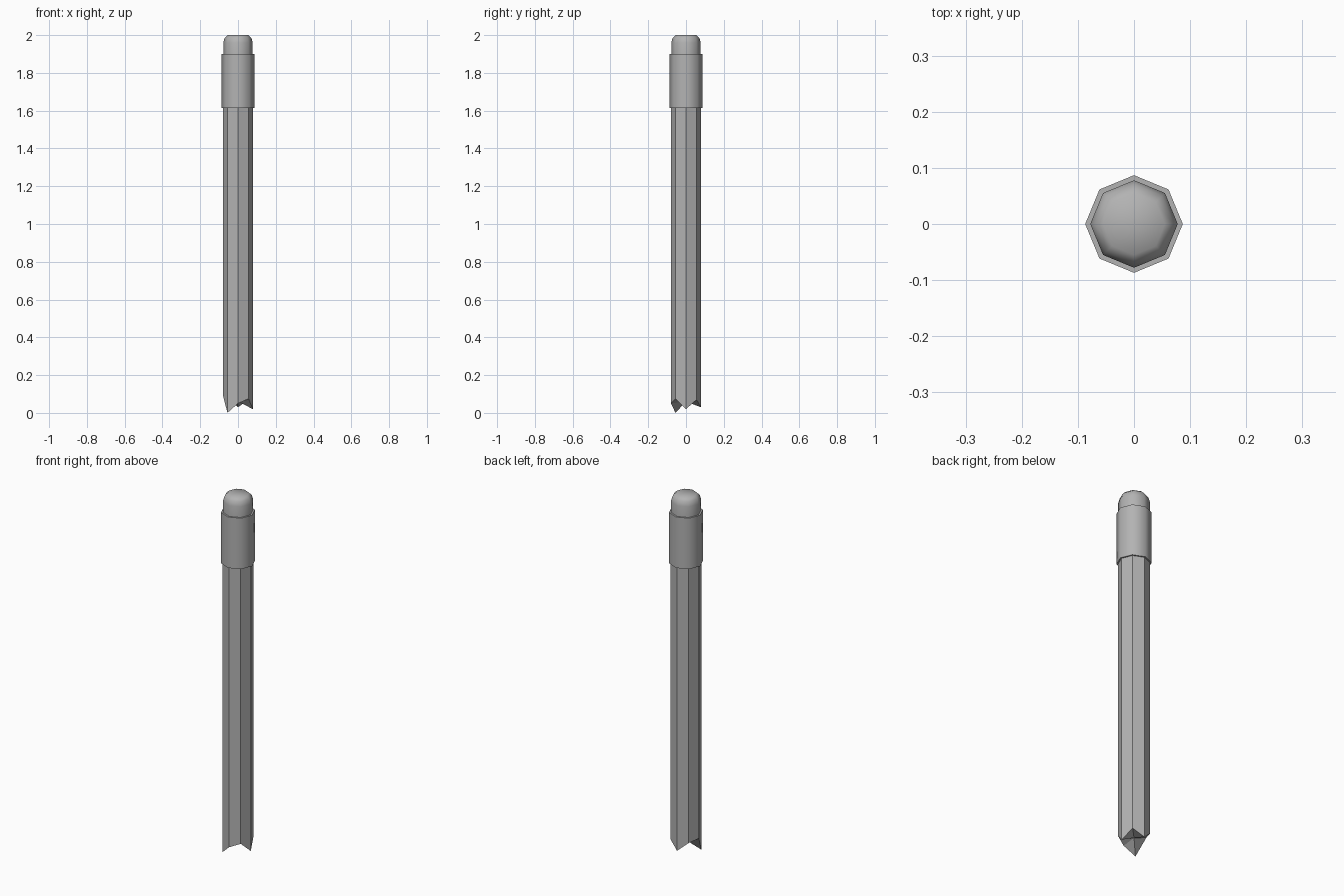
import bpy
import bmesh
from math import radians, sin, cos, tau

SIDES = 8

cube = bpy.data.objects.get("Cube")
if cube:
    bpy.data.objects.remove(cube, do_unlink=True)

grey = bpy.data.materials.new("plain_grey")
COLOUR = (0.45, 0.45, 0.45, 1)
grey.use_nodes = True
grey.diffuse_color = COLOUR
grey.node_tree.nodes["Principled BSDF"].inputs["Base Color"].default_value = COLOUR


def ring(bm, radius, heights):
    """Octagon with one height per corner, first corner on +x."""
    return [bm.verts.new((radius * cos(i * tau / SIDES), radius * sin(i * tau / SIDES), z))
            for i, z in enumerate(heights)]


def bridge(bm, low, high):
    for i in range(SIDES):
        j = (i + 1) % SIDES
        bm.faces.new((low[i], low[j], high[j], high[i]))


def fan(bm, loop, z):
    """Close a ring with triangles around a centre point."""
    centre = bm.verts.new((0, 0, z))
    for i in range(SIDES):
        bm.faces.new((loop[i], loop[(i + 1) % SIDES], centre))


def finish(bm, name, smooth_angle=None):
    bmesh.ops.recalc_face_normals(bm, faces=bm.faces)
    mesh = bpy.data.meshes.new(name)
    bm.to_mesh(mesh)
    bm.free()
    mesh.materials.append(grey)
    obj = bpy.data.objects.new(name, mesh)
    bpy.context.collection.objects.link(obj)
    if smooth_angle:
        bpy.ops.object.select_all(action='DESELECT')
        obj.select_set(True)
        bpy.context.view_layer.objects.active = obj
        bpy.ops.object.shade_smooth_by_angle(angle=radians(smooth_angle))


def turned(name, profile, smooth_angle):
    """Stack octagons along a (radius, height) profile and cap both ends."""
    bm = bmesh.new()
    rings = [ring(bm, r, [z] * SIDES) for r, z in profile]
    for low, high in zip(rings, rings[1:]):
        bridge(bm, low, high)
    bm.faces.new(rings[0])
    fan(bm, rings[-1], profile[-1][1])
    finish(bm, name, smooth_angle)


# Shaft with a jagged, snapped-off lower end
bm = bmesh.new()
jagged = ring(bm, 0.079, [0.02, 0.07, 0.03, 0.08, 0.09, 0.0, 0.05, 0.075])
top = ring(bm, 0.079, [1.63] * SIDES)
bridge(bm, jagged, top)
fan(bm, jagged, 0.06)
bm.faces.new(top)
finish(bm, "shaft")

# Sleeve that holds the eraser
turned("ferrule", [(0.087, 1.615), (0.087, 1.9)], 50)

# Rounded eraser
turned("eraser", [(0.078, 1.88), (0.078, 1.96), (0.071, 1.985), (0.055, 2.0)], 60)
